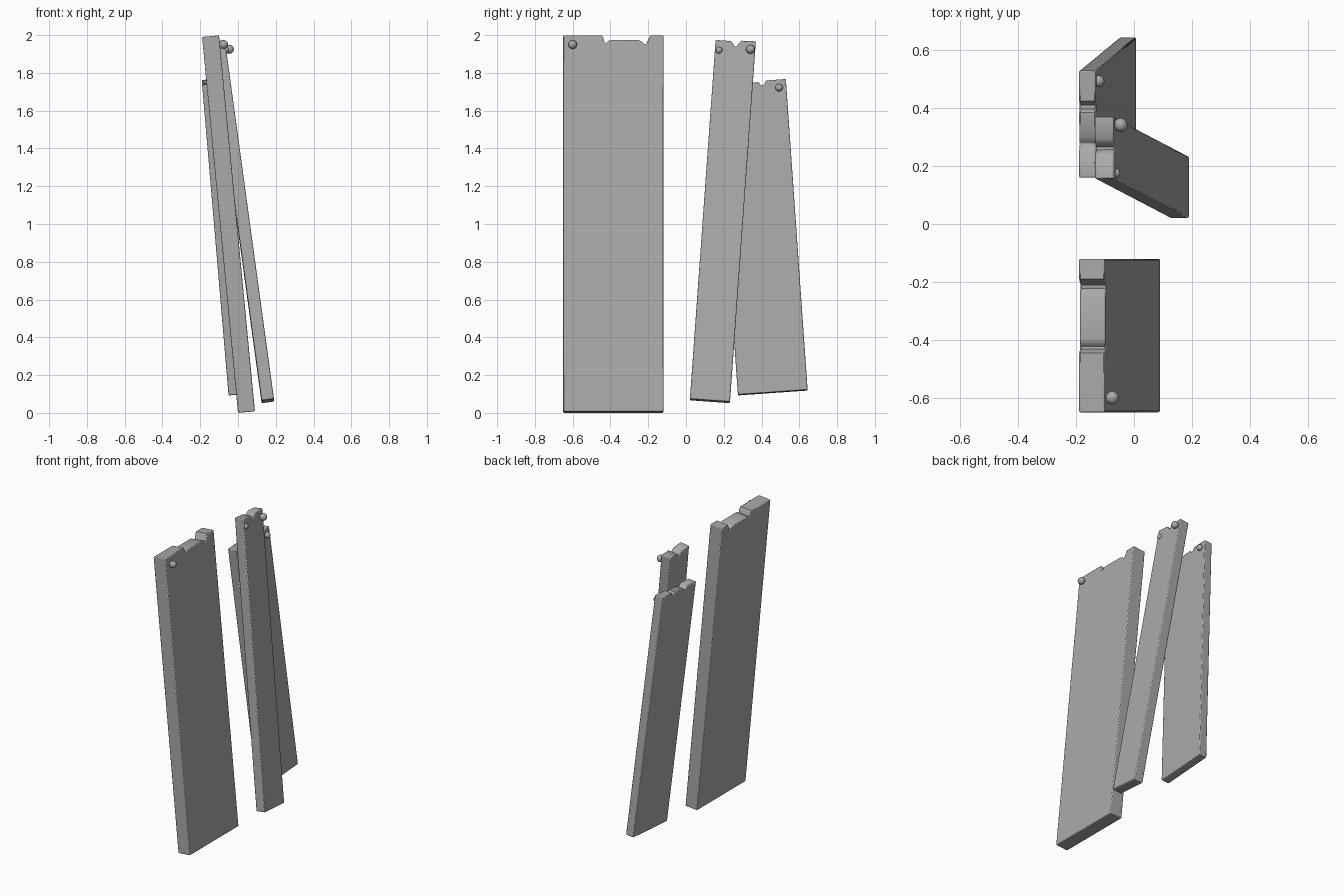
import bpy, bmesh, math
from mathutils import Vector, Matrix

cube = bpy.data.objects.get("Cube")
if cube:
    bpy.data.objects.remove(cube, do_unlink=True)

GREY = (0.40, 0.40, 0.40, 1)
grey = bpy.data.materials.new("plain_grey")
grey.use_nodes = True
grey.diffuse_color = GREY
grey.node_tree.nodes["Principled BSDF"].inputs["Base Color"].default_value = GREY


def finish(obj, angle):
    obj.data.materials.append(grey)
    bpy.ops.object.select_all(action='DESELECT')
    obj.select_set(True)
    bpy.context.view_layer.objects.active = obj
    bpy.ops.object.shade_smooth_by_angle(angle=math.radians(angle))


def plank(name, corner, lean, side, width, thick, top):
    """Board outline with a worn top edge, extruded and leaned over."""
    up, across = Vector(lean).normalized(), Vector(side).normalized()
    out = across.cross(up)
    length = Vector(lean).length
    outline = [(0, 0), (width, 0)] + [(s, length - d) for s, d in reversed(top)]
    bm = bmesh.new()
    face = bm.faces.new([bm.verts.new((0, s, t)) for s, t in outline])
    new = bmesh.ops.extrude_face_region(bm, geom=[face])["geom"]
    bmesh.ops.translate(bm, vec=(thick, 0, 0),
                        verts=[v for v in new if isinstance(v, bmesh.types.BMVert)])
    bmesh.ops.recalc_face_normals(bm, faces=bm.faces)
    mesh = bpy.data.meshes.new(name)
    bm.to_mesh(mesh)
    bm.free()
    obj = bpy.data.objects.new(name, mesh)
    bpy.context.collection.objects.link(obj)
    # columns: thickness, width and length directions
    obj.matrix_world = Matrix.Translation(corner) @ Matrix((out, across, up)).transposed().to_4x4()
    bevel = obj.modifiers.new("soft_edges", 'BEVEL')
    bevel.width, bevel.segments = 0.005, 2
    bevel.limit_method, bevel.angle_limit = 'ANGLE', math.radians(80)
    finish(obj, 50)


def nail(name, place, radius):
    bpy.ops.mesh.primitive_uv_sphere_add(segments=16, ring_count=10, radius=radius, location=place)
    obj = bpy.context.object
    obj.name = name
    finish(obj, 60)


# Top profiles: (distance across, depth below the full length)
plank("wide_plank", (0, -0.65, 0), (-0.19, 0, 1.99), (0, 1, 0), 0.53, 0.09,
      [(0, 0), (0.205, 0), (0.213, 0.014), (0.219, 0.038), (0.228, 0.04), (0.24, 0.027),
       (0.255, 0.025), (0.4, 0.025), (0.415, 0.032), (0.428, 0.046), (0.44, 0.044),
       (0.45, 0.022), (0.46, 0), (0.53, 0)])
plank("narrow_plank", (0.125, 0.02, 0.066), (-0.26, 0.137, 1.9), (0, 0.997, -0.071), 0.213, 0.066,
      [(0, 0), (0.08, 0), (0.092, 0.01), (0.102, 0.026), (0.112, 0.026), (0.124, 0.008),
       (0.137, -0.006), (0.213, -0.008)])
plank("short_plank", (-0.05, 0.275, 0.092), (-0.14, -0.115, 1.645), (0, 0.9976, 0.07), 0.37, 0.058,
      [(0, 0), (0.09, 0), (0.105, 0.015), (0.115, 0.027), (0.125, 0.02), (0.14, 0.008),
       (0.225, 0.006), (0.236, 0.023), (0.25, 0.023), (0.265, 0), (0.37, 0)])

# Nail heads
nail("wide_plank_nail", (-0.075, -0.6, 1.95), 0.023)
nail("narrow_plank_large_nail", (-0.046, 0.342, 1.925), 0.024)
nail("narrow_plank_small_nail", (-0.065, 0.175, 1.92), 0.018)
nail("short_plank_nail", (-0.122, 0.493, 1.722), 0.02)
